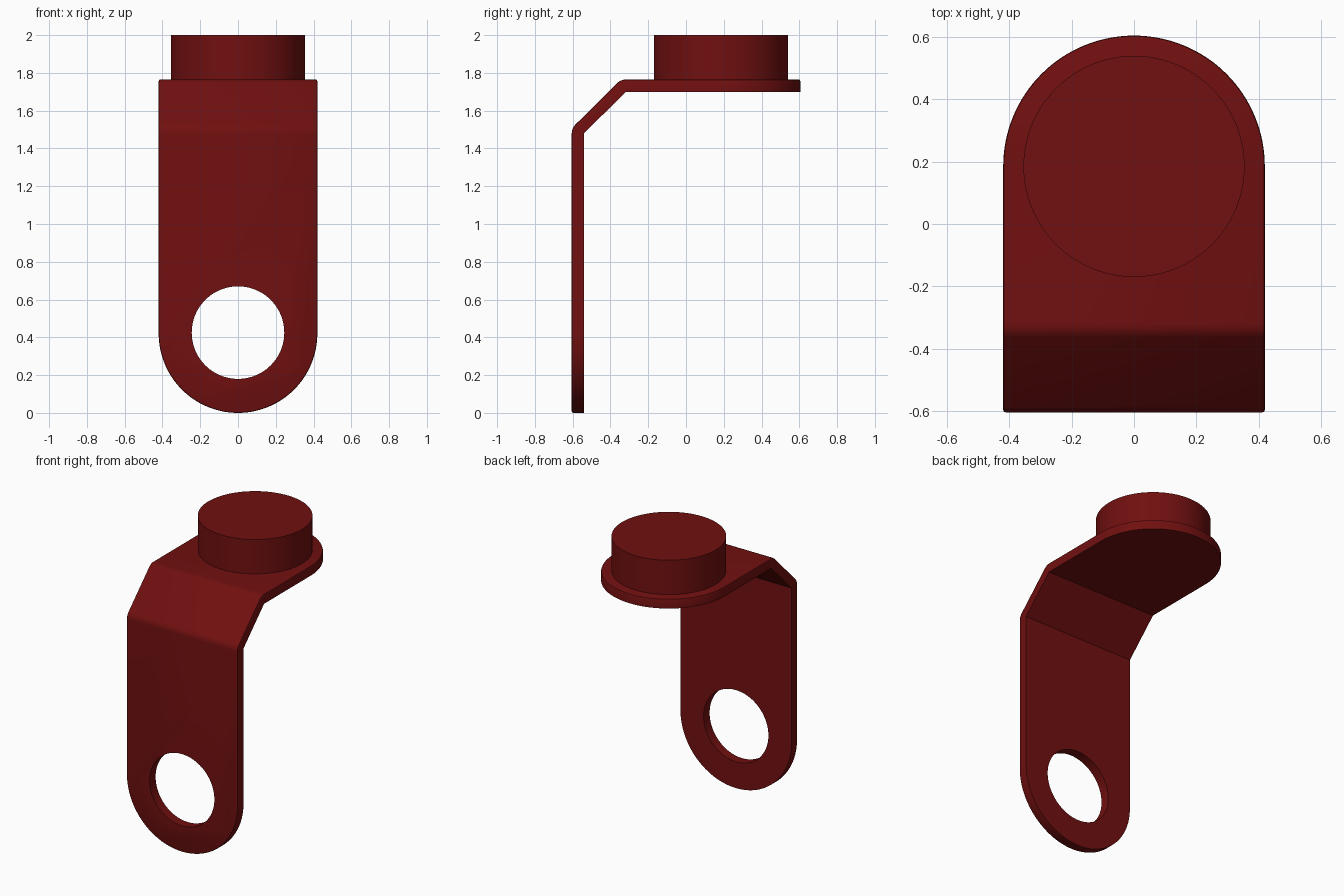
import bpy, bmesh, math
from mathutils import Vector

if "Cube" in bpy.data.objects:
    bpy.data.objects.remove(bpy.data.objects["Cube"])

W, T, END = 0.42, 0.065, 0.605      # half width, thickness, half depth
HOLE_Z, POST_Y, PLATE_Z = 0.425, 0.185, 1.70

red = bpy.data.materials.new("dark red")
red.diffuse_color = (0.165, 0.005, 0.005, 1)
red.use_nodes = True
red.node_tree.nodes["Principled BSDF"].inputs["Base Color"].default_value = red.diffuse_color


def smooth(ob):
    bpy.ops.object.select_all(action='DESELECT')
    ob.select_set(True)
    bpy.context.view_layer.objects.active = ob
    bpy.ops.object.shade_smooth_by_angle(angle=math.radians(25))


def cylinder(name, r, depth, loc, rot=(0, 0, 0)):
    bpy.ops.mesh.primitive_cylinder_add(vertices=96, radius=r, depth=depth,
                                        location=loc, rotation=rot)
    ob = bpy.context.object
    ob.name = name
    return ob


# Bent strip stations: (outer point, inner point, half width) along the side profile
stations = []
N = 32
inner_y = -END + T
for i in range(N + 1):               # rounded lower end
    a = math.pi / 2 * i / N
    z = W * (1 - math.cos(a))
    stations.append(((-END, z), (inner_y, z), W * math.sin(a)))
for (cy, cz), a0, a1 in (((inner_y, 1.48), 180, 135), ((-0.318, PLATE_Z), 135, 90)):
    for i in range(7):               # the two 45 degree bends
        a = math.radians(a0 + (a1 - a0) * i / 6)
        stations.append(((cy + T * math.cos(a), cz + T * math.sin(a)), (cy, cz), W))
for i in range(N + 1):               # rounded far end of the top plate
    a = math.pi / 2 * i / N
    y = POST_Y + W * math.sin(a)
    stations.append(((y, PLATE_Z + T), (y, PLATE_Z), W * math.cos(a)))

bm = bmesh.new()
rows = []
for o, n, w in stations:
    rows.append([bm.verts.new((x, *p)) for x, p in ((-w, o), (w, o), (w, n), (-w, n))])
for r, s in zip(rows, rows[1:]):
    for k in range(4):
        j = (k + 1) % 4
        bm.faces.new((r[k], r[j], s[j], s[k]))
bmesh.ops.remove_doubles(bm, verts=bm.verts, dist=1e-5)
bmesh.ops.dissolve_degenerate(bm, edges=bm.edges, dist=1e-5)
bmesh.ops.recalc_face_normals(bm, faces=bm.faces)
bmesh.ops.dissolve_limit(bm, angle_limit=math.radians(0.8), verts=bm.verts, edges=bm.edges)
bm.normal_update()

# Small rounding along the outer rim
out = Vector((0, -1, 1))
rim = [e for e in bm.edges if len(e.link_faces) == 2 and e.calc_face_angle() > 1.05
       and max(f.normal.dot(out) for f in e.link_faces) > 0.5]
bmesh.ops.bevel(bm, geom=rim, offset=0.008, segments=2, profile=0.5,
                affect='EDGES', clamp_overlap=False)
mesh = bpy.data.meshes.new("bent_bracket")
bm.to_mesh(mesh)
bm.free()
bracket = bpy.data.objects.new("bent_bracket", mesh)
bpy.context.collection.objects.link(bracket)

# Round hole in the lower end
cutter = cylinder("hole_cutter", 0.245, 0.4, (0, -END + T / 2, HOLE_Z), (math.pi / 2, 0, 0))
cutter.hide_render = True
mod = bracket.modifiers.new("hole", 'BOOLEAN')
mod.operation, mod.solver, mod.object = 'DIFFERENCE', 'EXACT', cutter
bpy.context.view_layer.objects.active = bracket
bpy.ops.object.modifier_apply(modifier=mod.name)
bpy.data.objects.remove(cutter)

# Round post on the top plate
z0 = PLATE_Z + T
post = cylinder("round_post", 0.355, 2 - z0, (0, POST_Y, (2 + z0) / 2))

for ob in (bracket, post):
    ob.data.materials.clear()
    ob.data.materials.append(red)
    smooth(ob)
